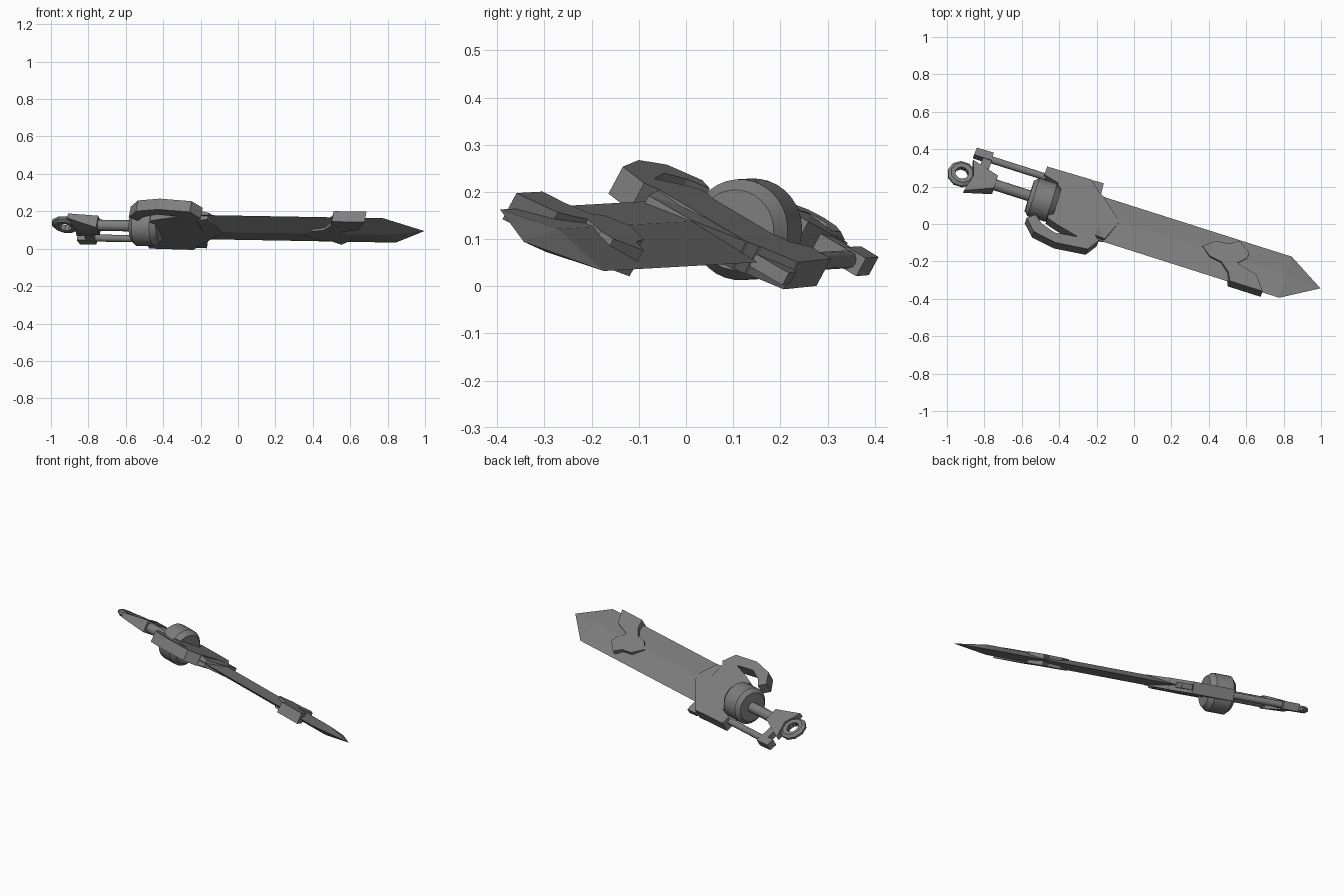
import bpy, bmesh, math
from mathutils import Matrix, Vector

if "Cube" in bpy.data.objects:
    bpy.data.objects.remove(bpy.data.objects["Cube"], do_unlink=True)

# One grey metal
metal = bpy.data.materials.new("grey metal")
metal.use_nodes = True
GREY = (0.21, 0.21, 0.21, 1)
metal.diffuse_color = GREY
metal.node_tree.nodes["Principled BSDF"].inputs["Base Color"].default_value = GREY

# Sword frame: local x along the blade, y across it, z through its thickness
U = Vector((0.953, -0.303, -0.017)).normalized()
V = Vector((0.264, 0.829, -0.494))
V = (V - U * V.dot(U)).normalized()
W = U.cross(V)
FRAME = Matrix.Translation((0, -0.027, 0.112)) @ Matrix((U, V, W)).transposed().to_4x4()


def finish(name, bm, smooth=False):
    bmesh.ops.recalc_face_normals(bm, faces=bm.faces)
    mesh = bpy.data.meshes.new(name)
    bm.to_mesh(mesh)
    bm.free()
    mesh.materials.append(metal)
    obj = bpy.data.objects.new(name, mesh)
    bpy.context.collection.objects.link(obj)
    obj.matrix_world = FRAME
    if smooth:
        bpy.ops.object.select_all(action='DESELECT')
        obj.select_set(True)
        bpy.context.view_layer.objects.active = obj
        bpy.ops.object.shade_smooth_by_angle(angle=math.radians(35))
    return obj


def plate(name, outline, low, high):
    """Extrude a flat outline from low to high."""
    bm = bmesh.new()
    face = bm.faces.new([bm.verts.new((x, y, low)) for x, y in outline])
    geom = bmesh.ops.extrude_face_region(bm, geom=[face])["geom"]
    for v in geom:
        if isinstance(v, bmesh.types.BMVert):
            v.co.z = high
    bmesh.ops.triangulate(bm, faces=[f for f in bm.faces if len(f.verts) > 4])
    return finish(name, bm)


def lathe(name, profile, sides, y=0.0, z=0.0, smooth=True):
    """Spin (x, radius) points about the long axis."""
    bm = bmesh.new()
    rings = [[bm.verts.new((x, y + r * math.cos(2 * math.pi * i / sides),
                            z + r * math.sin(2 * math.pi * i / sides)))
              for i in range(sides)] for x, r in profile]
    for a, b in zip(rings, rings[1:]):
        for i in range(sides):
            j = (i + 1) % sides
            bm.faces.new((a[i], a[j], b[j], b[i]))
    bm.faces.new(rings[0])
    bm.faces.new(rings[-1])
    return finish(name, bm, smooth)


# Blade: diamond section running to a point
bm = bmesh.new()
H, T = 0.132, 0.028
sections = [[bm.verts.new((x, y, z)) for y, z in ((-H, 0), (0, T), (H, 0), (0, -T))]
            for x in (-0.30, 0.85)]
tip = bm.verts.new((1.046, 0, 0))
bm.faces.new(sections[0])
for i in range(4):
    j = (i + 1) % 4
    bm.faces.new((sections[0][i], sections[0][j], sections[1][j], sections[1][i]))
    bm.faces.new((sections[1][i], sections[1][j], tip))
finish("blade", bm)

# Raised ornament wrapped round the blade near its tip
plate("blade_ornament", [
    (0.376, 0.011), (0.439, 0.066), (0.51, 0.074), (0.556, 0.109), (0.627, 0.058),
    (0.624, 0.025), (0.581, -0.024), (0.63, -0.038), (0.698, -0.058), (0.754, -0.143),
    (0.57, -0.143), (0.55, -0.093), (0.498, -0.046), (0.428, -0.034)], -0.032, 0.032)

# Guard body with its open hook
plate("guard_body", [
    (-0.542, 0.186), (-0.296, 0.192), (-0.227, 0.125), (-0.19, 0.10), (-0.19, -0.125),
    (-0.163, -0.152), (-0.206, -0.222), (-0.378, -0.244), (-0.508, -0.22),
    (-0.567, -0.151), (-0.526, -0.117), (-0.481, -0.158), (-0.40, -0.187),
    (-0.276, -0.168), (-0.398, -0.136), (-0.46, -0.115), (-0.46, 0.11), (-0.545, 0.134)],
    -0.033, 0.033)

# Guard nose: wedge thinning toward the blade
bm = bmesh.new()
rows = [[bm.verts.new((x, y, s * t)) for x, y, t in (
    (-0.20, -0.125, 0.033), (-0.135, -0.123, 0.02), (-0.086, 0, 0.03),
    (-0.215, 0.122, 0.033), (-0.25, 0, 0.033))] for s in (-1, 1)]
for r in rows:
    bm.faces.new((r[0], r[1], r[2], r[4]))
    bm.faces.new((r[2], r[3], r[4]))
for i in range(5):
    j = (i + 1) % 5
    bm.faces.new((rows[0][i], rows[0][j], rows[1][j], rows[1][i]))
bmesh.ops.triangulate(bm, faces=bm.faces)
finish("guard_nose", bm)

# Small spur on the back edge of the guard
plate("guard_spur", [(-0.31, 0.18), (-0.29, 0.2), (-0.227, 0.204), (-0.222, 0.12)], -0.015, 0.015)

# Drum, grip and side rod
lathe("drum", [(-0.587, 0.085), (-0.565, 0.107), (-0.465, 0.107), (-0.435, 0.085)], 32)
lathe("grip", [(-0.86, 0.03), (-0.55, 0.03)], 16)
lathe("side_rod", [(-0.86, 0.019), (-0.53, 0.019)], 12, y=0.14)

# Rod end block and its link to the pommel
plate("rod_end_block", [(-0.935, 0.126), (-0.931, 0.172), (-0.837, 0.174), (-0.837, 0.126)],
      -0.022, 0.022)
plate("rod_link", [(-0.885, 0.02), (-0.885, 0.15), (-0.835, 0.15), (-0.835, 0.02)], -0.018, 0.018)

# Flared pommel, thin at its horns
bm = bmesh.new()
rows = [[bm.verts.new((x, y, s * t)) for x, y, t in (
    (-0.78, -0.04, 0.036), (-0.78, 0.04, 0.036), (-0.93, 0.098, 0.014),
    (-0.905, 0, 0.03), (-0.93, -0.098, 0.014))] for s in (-1, 1)]
for r in rows:
    for k in ((0, 1, 3), (1, 2, 3), (0, 3, 4)):
        bm.faces.new([r[i] for i in k])
for i in range(5):
    j = (i + 1) % 5
    bm.faces.new((rows[0][i], rows[0][j], rows[1][j], rows[1][i]))
finish("pommel", bm)

# Faceted ring at the end, thinner on its outer rim
bm = bmesh.new()
N = 10
section = [(0.036, 0.016), (0.06, 0.018), (0.076, 0.007),
           (0.076, -0.007), (0.06, -0.018), (0.036, -0.016)]
loops = [[bm.verts.new((-0.968 + r * math.cos(2 * math.pi * i / N),
                        r * math.sin(2 * math.pi * i / N), z)) for r, z in section]
         for i in range(N)]
for i in range(N):
    a, b = loops[i], loops[(i + 1) % N]
    for k in range(6):
        m = (k + 1) % 6
        bm.faces.new((a[k], a[m], b[m], b[k]))
finish("pommel_ring", bm)
